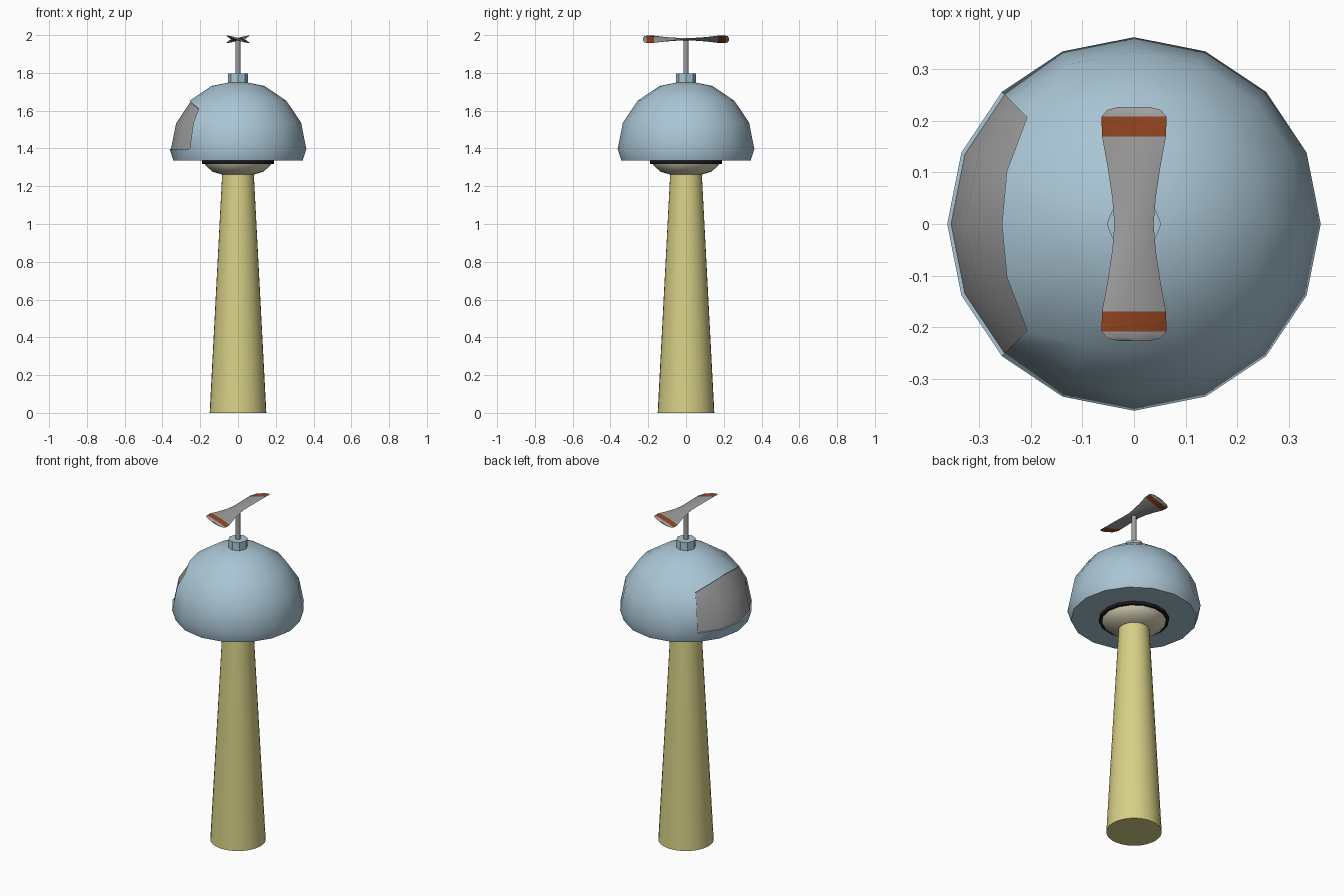
import bpy, bmesh
from math import sin, cos, pi, radians, atan2

if "Cube" in bpy.data.objects:
    bpy.data.objects.remove(bpy.data.objects["Cube"])


def material(name, rgb):
    m = bpy.data.materials.new(name)
    m.diffuse_color = (*rgb, 1)
    m.use_nodes = True
    m.node_tree.nodes["Principled BSDF"].inputs["Base Color"].default_value = m.diffuse_color
    return m


blue = material("pale_blue", (0.40, 0.56, 0.66))
yellow = material("straw_yellow", (0.68, 0.63, 0.24))
cream = material("cream", (0.68, 0.64, 0.47))
black = material("black", (0.01, 0.01, 0.01))
grey = material("grey", (0.35, 0.35, 0.35))
rust = material("rust", (0.30, 0.06, 0.015))


def finish(bm, name, mats, angle=40):
    bmesh.ops.recalc_face_normals(bm, faces=bm.faces)
    me = bpy.data.meshes.new(name)
    bm.to_mesh(me)
    bm.free()
    for m in mats:
        me.materials.append(m)
    ob = bpy.data.objects.new(name, me)
    bpy.context.collection.objects.link(ob)
    bpy.ops.object.select_all(action='DESELECT')
    bpy.context.view_layer.objects.active = ob
    ob.select_set(True)
    bpy.ops.object.shade_smooth_by_angle(angle=radians(angle))
    return ob


def loft(bm, rings, mat_of=lambda i, j: 0):
    """Bridge rings of points and cap both ends."""
    vs = [[bm.verts.new(p) for p in r] for r in rings]
    n = len(vs[0])
    for i in range(len(vs) - 1):
        for j in range(n):
            k = (j + 1) % n
            f = bm.faces.new((vs[i][j], vs[i][k], vs[i + 1][k], vs[i + 1][j]))
            f.material_index = mat_of(i, j)
    bm.faces.new(vs[0])
    bm.faces.new(vs[-1])
    return vs


def ring(r, z, n):
    return [(r * cos(2 * pi * j / n), r * sin(2 * pi * j / n), z) for j in range(n)]


def lathe(name, profile, n, mats):
    bm = bmesh.new()
    loft(bm, [ring(r, z, n) for r, z in profile])
    return finish(bm, name, mats)


# tower, bowl and collar
lathe("tower", [(0.15, 0), (0.083, 1.28)], 32, [yellow])
lathe("bowl", [(0.065, 1.256), (0.135, 1.277), (0.172, 1.31), (0.18, 1.33)], 16, [cream])
lathe("collar", [(0.19, 1.318), (0.19, 1.345)], 16, [black])

# dome: half sphere with short skirt and a recessed window on -x
R, ZC = 0.362, 1.397
bm = bmesh.new()
rings = [ring(0.342, 1.335, 16)] + [
    ring(R * cos(a), ZC + R * sin(a), 16) for a in (0, pi / 8, pi / 4, 3 * pi / 8)]
for j, elev in ((6, 36), (7, 42.5), (9, 42.5), (10, 36)):
    e, a = radians(elev), j * pi / 8
    rings[3][j] = (R * cos(e) * cos(a), R * cos(e) * sin(a), ZC + R * sin(e))
vs = loft(bm, rings, lambda i, j: int(i in (1, 2) and 6 <= j <= 9))
cap = [f for f in bm.faces if all(v in vs[-1] for v in f.verts)]
top = bmesh.ops.poke(bm, faces=cap)['verts'][0]
top.co.z = ZC + R
bmesh.ops.recalc_face_normals(bm, faces=bm.faces)
win = [f for f in bm.faces if f.material_index == 1]
rim = bmesh.ops.inset_region(bm, faces=win, thickness=0.002, depth=-0.007,
                             use_even_offset=True)['faces']
for f in rim:
    f.material_index = 0
finish(bm, "dome", [blue, grey], 50)

# hub and shaft
lathe("hub", [(0.053, 1.74), (0.053, 1.797)], 8, [blue]).data.shade_smooth()
bpy.context.object.data.shade_flat()
bpy.ops.object.shade_smooth_by_angle(angle=radians(50))
lathe("shaft", [(0.013, 1.78), (0.013, 1.975)], 12, [grey])

# propeller: (distance, half width, half thickness), twisted to opposite pitch at each end
half = [(0.0, 0.038, 0.007), (0.05, 0.042, 0.007), (0.11, 0.051, 0.007), (0.17, 0.062, 0.007),
        (0.208, 0.063, 0.007), (0.221, 0.052, 0.006), (0.227, 0.03, 0.003)]
stations = [(-y, w, t) for y, w, t in half[:0:-1]] + half
section = [(-1, 0), (-0.65, 0.75), (0, 1), (0.65, 0.75),
           (1, 0), (0.65, -0.75), (0, -1), (-0.65, -0.75)]
rings = []
for y, w, t in stations:
    k = 0.31 * max(-1, min(1, y / 0.17))
    rings.append([(w * u, y, 1.978 + k * w * u + t * v) for u, v in section])
bm = bmesh.new()
loft(bm, rings, lambda i, j: int(i in (2, 9)))
finish(bm, "propeller", [grey, rust], 50)
